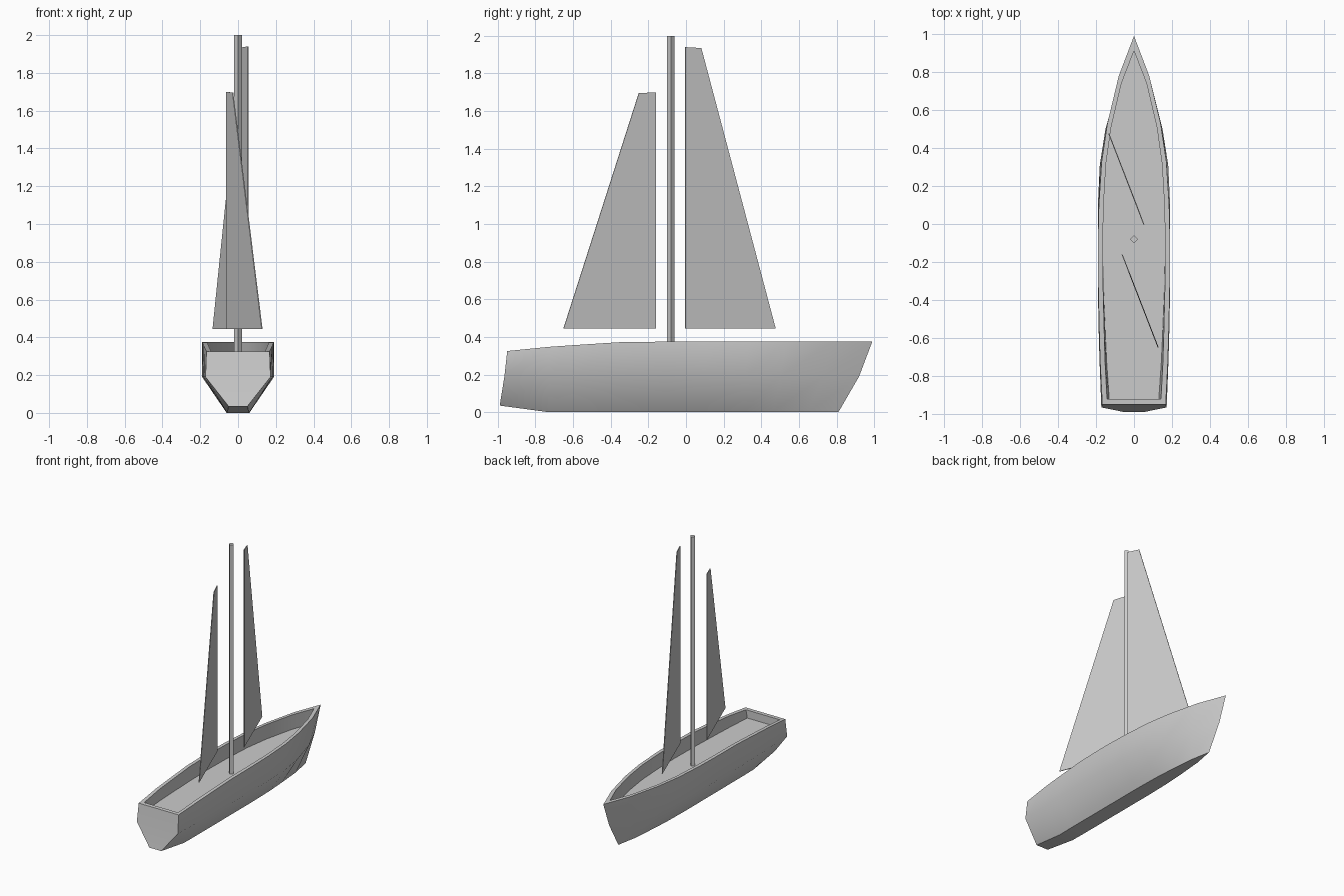
import bpy, bmesh, math
from mathutils import Vector

cube = bpy.data.objects.get("Cube")
if cube:
    bpy.data.objects.remove(cube, do_unlink=True)

grey = bpy.data.materials.new("plain_grey")
grey.use_nodes = True
color = (0.6, 0.6, 0.6, 1)
grey.diffuse_color = color
grey.node_tree.nodes["Principled BSDF"].inputs["Base Color"].default_value = color


def finish(name, bm, smooth=None):
    """Turn a bmesh into a named object, optionally smooth shaded."""
    bmesh.ops.remove_doubles(bm, verts=bm.verts, dist=0.0005)
    bmesh.ops.recalc_face_normals(bm, faces=bm.faces)
    mesh = bpy.data.meshes.new(name)
    bm.to_mesh(mesh)
    bm.free()
    mesh.materials.append(grey)
    obj = bpy.data.objects.new(name, mesh)
    bpy.context.collection.objects.link(obj)
    if smooth:
        bpy.ops.object.select_all(action='DESELECT')
        obj.select_set(True)
        bpy.context.view_layer.objects.active = obj
        bpy.ops.object.shade_smooth_by_angle(angle=math.radians(smooth))
    return obj


# Hull lines from bow to stern: distance along y and half width at each level
straight = [0.1, -0.1, -0.35, -0.6, -0.73]
rail_y = [0.99, 0.78, 0.53, 0.33] + straight + [-0.95]
rail_w = [0, 0.08, 0.14, 0.17, 0.185, 0.19, 0.188, 0.182, 0.178, 0.167]
rail_z = [0.375] * 6 + [0.372, 0.356, 0.347, 0.325]
chine_y = [0.92, 0.73, 0.5, 0.31] + straight + [-0.965]
chine_w = [0, 0.085, 0.15, 0.18, 0.19, 0.19, 0.19, 0.185, 0.181, 0.172]
keel_y = [0.81, 0.65, 0.46, 0.3] + straight + [-0.99]
keel_w = [0, 0.03, 0.046, 0.056, 0.06, 0.06, 0.06, 0.06, 0.058, 0.05]
inner_y = [0.91, 0.74, 0.51, 0.32] + straight + [-0.92]
inner_w = [0, 0.066, 0.12, 0.147, 0.16, 0.164, 0.162, 0.156, 0.152, 0.142]
DECK = 0.265

bm = bmesh.new()
rings = []
for i in range(len(rail_y)):
    deck_w = inner_w[i] - max(0, -inner_y[i] - 0.2) * 0.016
    half = [(deck_w, inner_y[i], DECK),
            (inner_w[i], inner_y[i], rail_z[i]),
            (rail_w[i], rail_y[i], rail_z[i]),
            (chine_w[i], chine_y[i], 0.19),
            (keel_w[i], keel_y[i], 0.035 if i == len(rail_y) - 1 else 0)]
    ring = half + [(-x, y, z) for x, y, z in reversed(half)]
    rings.append([bm.verts.new(p) for p in ring])

# Skin between stations: deck, inner wall, rail, sides and flat bottom
for a, b in zip(rings, rings[1:]):
    for k in range(len(a)):
        n = (k + 1) % len(a)
        bm.faces.new((a[k], a[n], b[n], b[k]))

# Stern: transom, rail top and inner wall
s = rings[-1]
for k in range(4):
    bm.faces.new((s[k], s[k + 1], s[8 - k], s[9 - k]))
finish("hull", bm, 40)

# Mast: four-sided pole standing on the deck
bm = bmesh.new()
bmesh.ops.create_cone(bm, cap_ends=True, segments=4, radius1=0.02, radius2=0.02, depth=2 - DECK)
bmesh.ops.translate(bm, verts=bm.verts, vec=(0, -0.08, (2 + DECK) / 2))
finish("mast", bm)


def sail(name, corners):
    """Thin flat sail extruded along its own normal."""
    bm = bmesh.new()
    face = bm.faces.new([bm.verts.new(c) for c in corners])
    face.normal_update()
    shift = face.normal * 0.005
    out = bmesh.ops.extrude_face_region(bm, geom=[face], use_keep_orig=True)
    moved = [v for v in out["geom"] if isinstance(v, bmesh.types.BMVert)]
    bmesh.ops.translate(bm, verts=moved, vec=Vector(shift))
    finish(name, bm)


sail("front_sail", [(-0.06, -0.16, 0.445), (0.13, -0.65, 0.445),
                    (-0.025, -0.25, 1.695), (-0.06, -0.16, 1.7)])
sail("rear_sail", [(0.05, -0.005, 0.445), (-0.135, 0.475, 0.445),
                   (0.018, 0.08, 1.935), (0.05, -0.005, 1.94)])
